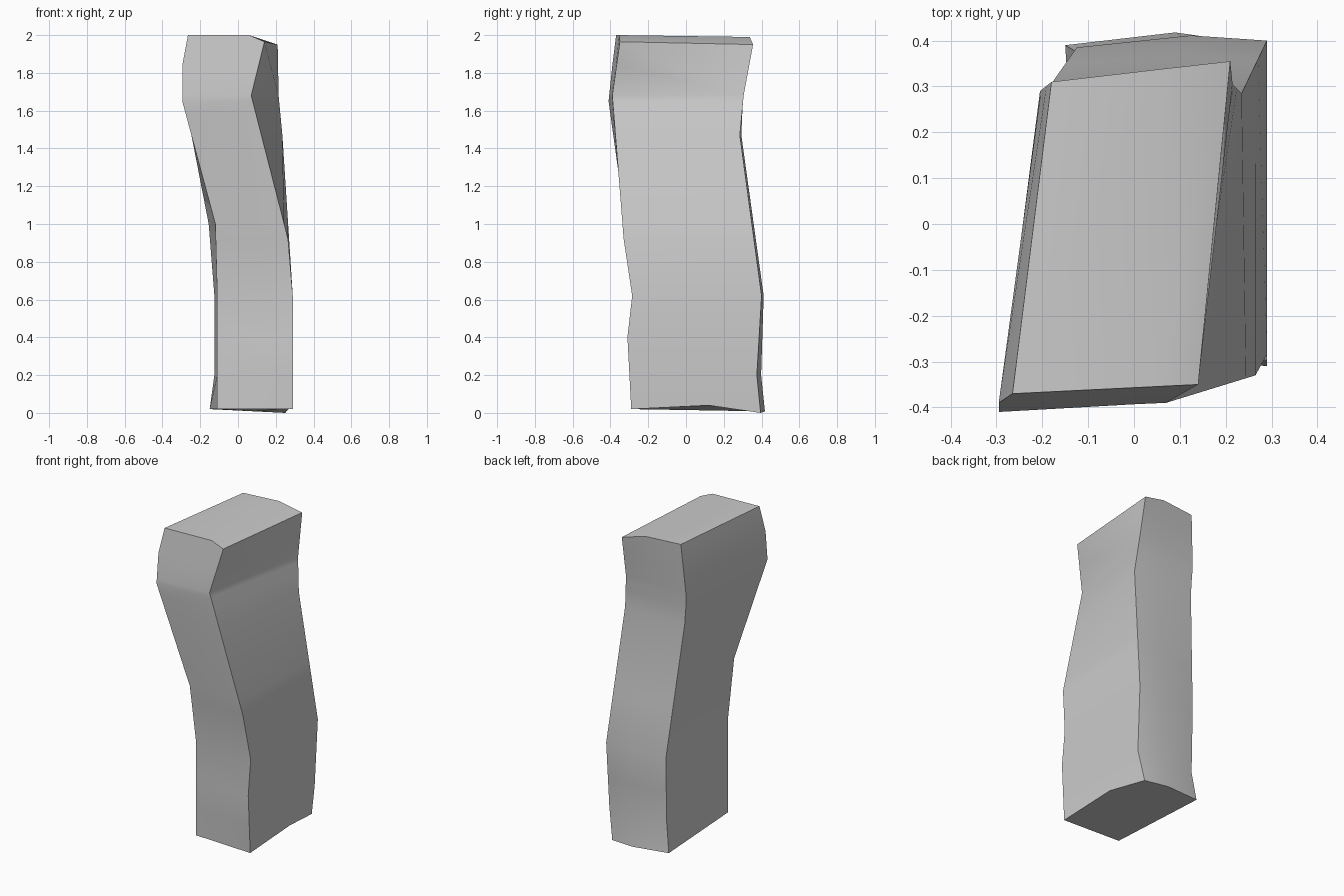
import bpy
import bmesh
from mathutils import Vector

cube = bpy.data.objects.get("Cube")
if cube:
    bpy.data.objects.remove(cube, do_unlink=True)

# Stone colour
stone = bpy.data.materials.new("stone_grey")
stone.use_nodes = True
stone.diffuse_color = (0.6, 0.6, 0.6, 1)
stone.node_tree.nodes["Principled BSDF"].inputs["Base Color"].default_value = (0.6, 0.6, 0.6, 1)

# Corner edges of the pillar, bottom to top
front_left = [(-.11, -.27, .02), (-.11, -.27, .62), (-.12, -.32, 1),
              (-.295, -.41, 1.65), (-.295, -.39, 1.84), (-.265, -.37, 2)]
front_right = [(.29, -.29, .02), (.29, -.31, .4), (.29, -.285, .62),
               (.265, -.33, .92), (.07, -.39, 1.68), (.14, -.35, 1.965)]
back_right = [(.25, .395, 0), (.285, .375, .2), (.29, .4, .62),
              (.235, .285, 1.47), (.215, .305, 1.68), (.21, .355, 1.95)]
back_left = [(-.15, .39, .02), (-.125, .375, .2), (-.125, .385, .62),
             (-.195, .285, 1.5), (-.205, .29, 1.65), (-.18, .31, 1.99)]
heights = [.2, .4, .62, .92, 1, 1.47, 1.58, 1.65, 1.68, 1.84]
SHOULDER = heights.index(1.68) + 1


def point_at(edge, z):
    """Point of a corner edge at a given height."""
    for a, b in zip(edge, edge[1:]):
        if a[2] <= z <= b[2]:
            return Vector(a).lerp(Vector(b), (z - a[2]) / (b[2] - a[2]))


def sample(edge):
    return [Vector(edge[0])] + [point_at(edge, z) for z in heights] + [Vector(edge[-1])]


def between(edge_a, edge_b, factor, bulge):
    """Soft ridge between two corner edges, pushed along y and fading upwards."""
    ridge = [a.lerp(b, factor) for a, b in zip(edge_a, edge_b)]
    for p in ridge:
        p.y += bulge * max(0, 1 - p.z / 2)
    return ridge


fl, fr, br, bl = (sample(e) for e in (front_left, front_right, back_right, back_left))
front_ridge = between(fl, fr, .8, 0)
back_ridge = between(br, bl, .4, .025)
front_ridge[-1].z = 2
back_ridge[-1].z = 1.99

# Side walls
bm = bmesh.new()
columns = [[bm.verts.new(p) for p in edge]
           for edge in (fl, front_ridge, fr, br, back_ridge, bl)]
right_foot = bm.verts.new((.285, .12, .04))
last = len(heights)
for i, a in enumerate(columns):
    b = columns[(i + 1) % len(columns)]
    is_right = a is columns[2]
    for k in range(last + 1):
        if is_right and k >= SHOULDER:
            continue
        foot = [right_foot] if is_right and k == 0 else []
        bm.faces.new([a[k]] + foot + [b[k], b[k + 1], a[k + 1]])

# Slanted break at the top of the right side
a, b = columns[2], columns[3]
bm.faces.new([a[SHOULDER], b[SHOULDER], a[-1], a[-2]])
bm.faces.new([b[SHOULDER], b[-2], b[-1], a[-1]])

# Top: main slab and sloping strip
tops = [c[-1] for c in columns]
bm.faces.new([tops[0], tops[1], tops[4], tops[5]])
bm.faces.new(tops[1:5])

# Underside
feet = [c[0] for c in columns]
bm.faces.new(list(reversed(feet[:3] + [right_foot] + feet[3:])))
bmesh.ops.recalc_face_normals(bm, faces=bm.faces)

mesh = bpy.data.meshes.new("rock_pillar")
bm.to_mesh(mesh)
bm.free()
mesh.materials.append(stone)
pillar = bpy.data.objects.new("rock_pillar", mesh)
bpy.context.collection.objects.link(pillar)

# Smooth faces with sharp breaks
bpy.ops.object.select_all(action='DESELECT')
pillar.select_set(True)
bpy.context.view_layer.objects.active = pillar
bpy.ops.object.shade_smooth_by_angle(angle=.5)
